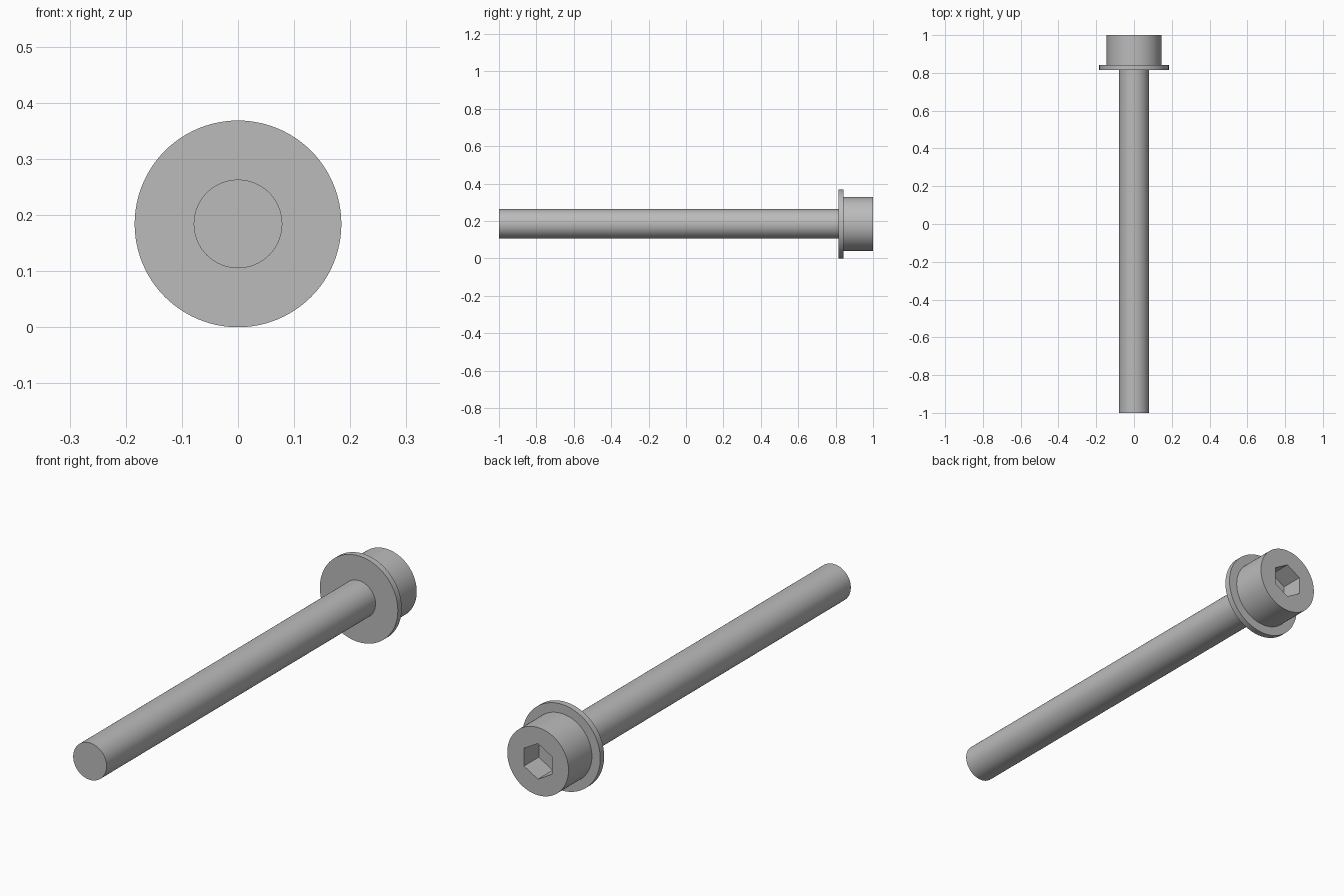
import bpy
import bmesh
import math

cube = bpy.data.objects.get("Cube")
if cube:
    bpy.data.objects.remove(cube, do_unlink=True)

SEGMENTS = 96
MM = 2 / 38                 # total length is 38 units of thread scale
AXIS_Z = 3.5 * MM           # the washer rests on the ground
HEAD_FRONT = 1 - 3 * MM
WASHER_FRONT = HEAD_FRONT - 0.5 * MM
SHAFT_R, WASHER_R, HEAD_R = 1.5 * MM, 3.5 * MM, 2.75 * MM
SOCKET_R = 1.25 * MM / math.cos(math.pi / 6)
SOCKET_DEPTH = 0.1

steel = bpy.data.materials.new("steel grey")
steel.use_nodes = True
steel.diffuse_color = (0.5, 0.5, 0.5, 1)
steel.node_tree.nodes["Principled BSDF"].inputs["Base Color"].default_value = (0.5, 0.5, 0.5, 1)


def ring(bm, radius, y, sides=SEGMENTS):
    """Loop of vertices around the bolt axis, first corner at the top."""
    angles = [math.pi / 2 + math.tau * i / sides for i in range(sides)]
    return [bm.verts.new((radius * math.cos(a), y, AXIS_Z + radius * math.sin(a)))
            for a in angles]


def join(bm, a, b):
    """Walls between two loops of equal size."""
    n = len(a)
    for i in range(n):
        j = (i + 1) % n
        bm.faces.new((a[i], a[j], b[j], b[i]))


def finish(bm, name):
    bmesh.ops.recalc_face_normals(bm, faces=bm.faces)
    mesh = bpy.data.meshes.new(name)
    bm.to_mesh(mesh)
    bm.free()
    mesh.materials.append(steel)
    obj = bpy.data.objects.new(name, mesh)
    bpy.context.collection.objects.link(obj)
    bpy.ops.object.select_all(action='DESELECT')
    obj.select_set(True)
    bpy.context.view_layer.objects.active = obj
    bpy.ops.object.shade_smooth_by_angle(angle=math.radians(30))


# Plain round shaft, running through the washer to the head
bm = bmesh.new()
tip, root = ring(bm, SHAFT_R, -1), ring(bm, SHAFT_R, HEAD_FRONT)
join(bm, tip, root)
bm.faces.new(tip)
bm.faces.new(root)
finish(bm, "shaft")

# Flat washer with a hole for the shaft
bm = bmesh.new()
loops = [ring(bm, r, y) for r, y in ((SHAFT_R, WASHER_FRONT), (WASHER_R, WASHER_FRONT),
                                     (WASHER_R, HEAD_FRONT), (SHAFT_R, HEAD_FRONT))]
for i in range(4):
    join(bm, loops[i], loops[(i + 1) % 4])
finish(bm, "washer")

# Cylindrical head with a hexagonal socket in its end
bm = bmesh.new()
under, rim = ring(bm, HEAD_R, HEAD_FRONT), ring(bm, HEAD_R, 1)
mouth, floor = ring(bm, SOCKET_R, 1, 6), ring(bm, SOCKET_R, 1 - SOCKET_DEPTH, 6)
join(bm, under, rim)
join(bm, mouth, floor)
bm.faces.new(under)
bm.faces.new(floor)
step = SEGMENTS // 6
for k in range(6):
    arc = [rim[(k * step + i) % SEGMENTS] for i in range(step + 1)]
    bm.faces.new(arc + [mouth[(k + 1) % 6], mouth[k]])
finish(bm, "socket_head")
